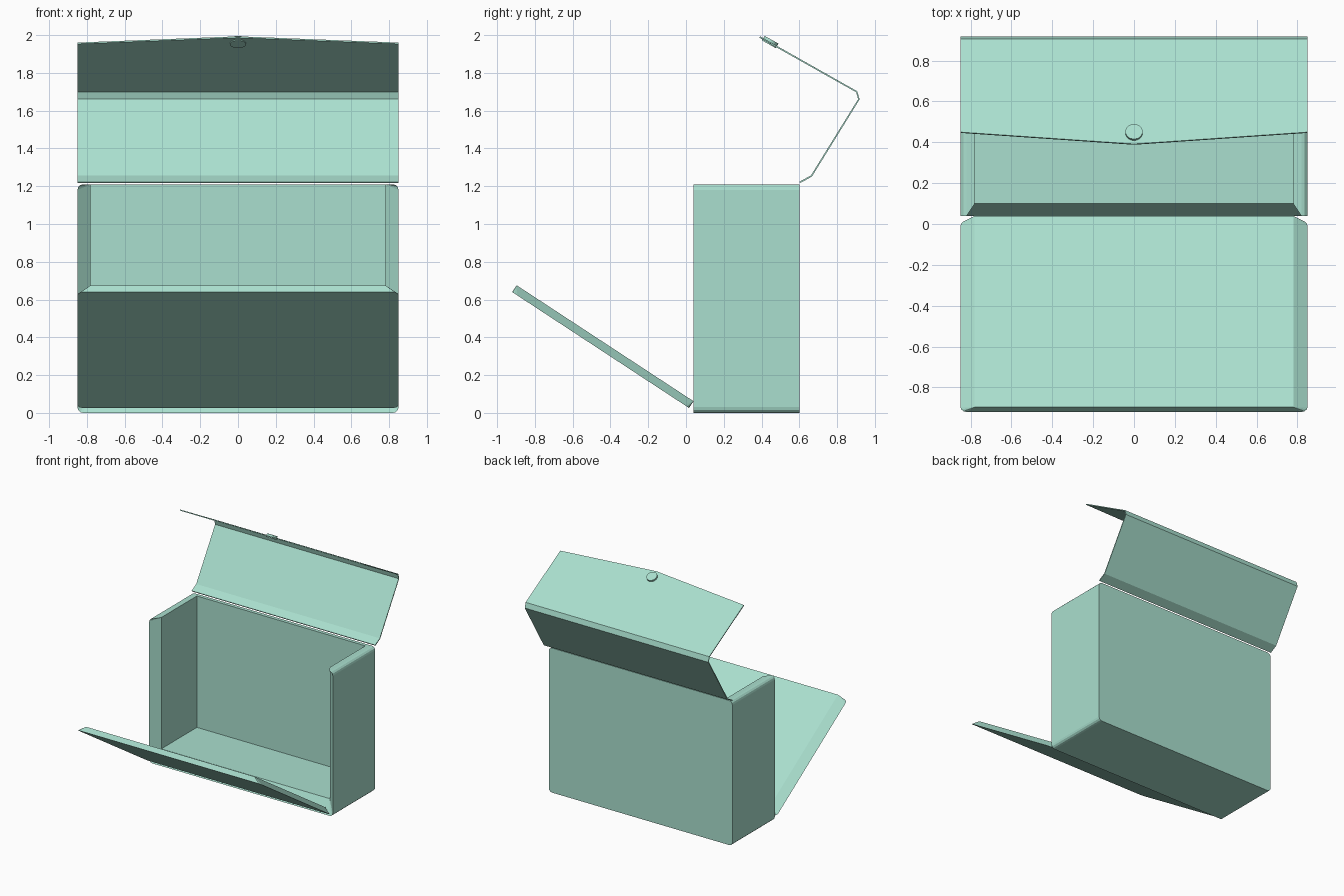
import bpy, bmesh, math
from mathutils import Vector

if "Cube" in bpy.data.objects:
    bpy.data.objects.remove(bpy.data.objects["Cube"])

mint = bpy.data.materials.new("mint")
mint.diffuse_color = (0.40, 0.74, 0.62, 1)
mint.use_nodes = True
mint.node_tree.nodes["Principled BSDF"].inputs["Base Color"].default_value = mint.diffuse_color
W, IW, R = 0.85, 0.78, 0.03   # half width, inner half width, corner radius


def make(name, bm):
    bmesh.ops.remove_doubles(bm, verts=bm.verts, dist=1e-5)
    bmesh.ops.recalc_face_normals(bm, faces=bm.faces)
    me = bpy.data.meshes.new(name)
    bm.to_mesh(me)
    bm.free()
    ob = bpy.data.objects.new(name, me)
    me.materials.append(mint)
    bpy.context.collection.objects.link(ob)
    return ob


def outline(h, inner_low, inner_high):
    """Rounded outline from top left, round the bottom, to top right,
    with the matching sharp inner corner for every point."""
    outer, inner = [], []
    for cx, cz, a0, iz in ((-1, h - R, 90, inner_high), (-1, R, 180, inner_low),
                           (1, R, 270, inner_low), (1, h - R, 0, inner_high)):
        for k in range(4):
            a = math.radians(a0 + 30 * k)
            outer.append((cx * (W - R) + R * math.cos(a), cz + R * math.sin(a)))
            inner.append((cx * IW, iz))
    return outer, inner


def bridge(bm, a, b, closed=False):
    n = len(a)
    for i in range(n if closed else n - 1):
        j = (i + 1) % n
        bm.faces.new((a[i], a[j], b[j], b[i]))


# Case: open at the top and front, with mitred front edges
outer, inner = outline(1.21, 0.11, 1.21)
bm = bmesh.new()
rings = [[bm.verts.new((x, y, z)) for x, z in pts]
         for pts, y in ((inner, 0.57), (inner, 0.10), (outer, 0.04), (outer, 0.60))]
for a, b in zip(rings, rings[1:]):
    bridge(bm, a, b)
bm.faces.new(rings[3])
bm.faces.new([rings[0][i] for i in (0, 4, 8, 12)])
bm.faces.new([r[0] for r in rings] + [r[-1] for r in reversed(rings)])
make("case", bm)

# Front panel: swung down, sides bevelled towards the inside
L, T = 1.12, 0.043
d = Vector((0, -0.836, 0.548))
n = Vector((0, 0.548, 0.836))
base = Vector((0, 0.016, 0.026))
outer, inner = outline(L, 0, L)
bm = bmesh.new()
a = [bm.verts.new(base + Vector((x, 0, 0)) + d * u) for x, u in outer]
b = [bm.verts.new(base + Vector((x, 0, 0)) + d * u + n * T) for x, u in inner]
bridge(bm, a, b, True)
bm.faces.new(a)
bm.faces.new([b[i] for i in (0, 4, 8, 12)])
make("front_panel", bm)

# Flap: thin folded sheet with a shallow point
bm = bmesh.new()
cols = []
for x, tip in ((-W, (0.448, 1.957)), (0, (0.39, 1.99)), (W, (0.448, 1.957))):
    prof = [(0.602, 1.22), (0.664, 1.254), (0.915, 1.66), (0.904, 1.70), tip]
    cols.append([bm.verts.new((x, y, z)) for y, z in prof])
bridge(bm, cols[0], cols[1])
bridge(bm, cols[1], cols[2])
flap = make("flap", bm)
s = flap.modifiers.new("thickness", 'SOLIDIFY')
s.thickness = 0.008
s.offset = 0

# Button near the flap point
up = Vector((0, 0.486, 0.874))
bpy.ops.mesh.primitive_cylinder_add(vertices=32, radius=0.042, depth=0.028,
                                    location=Vector((0, 0.444, 1.960)) + up * 0.004,
                                    rotation=up.to_track_quat('Z', 'Y').to_euler())
button = bpy.context.object
button.name = "button"
button.data.materials.append(mint)
bpy.ops.object.shade_smooth_by_angle()
